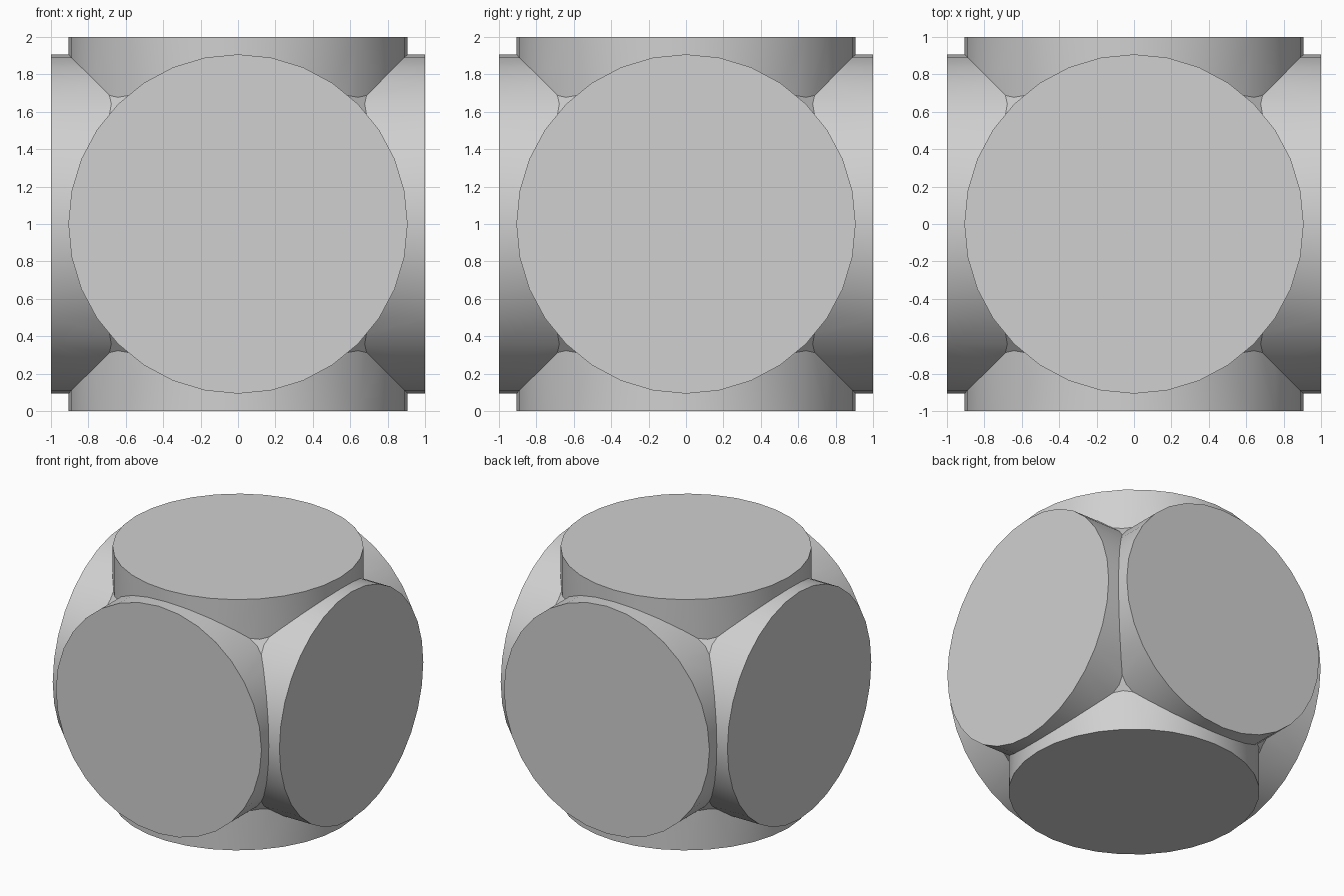
import bpy
import math

cube = bpy.data.objects.get("Cube")
if cube:
    bpy.data.objects.remove(cube, do_unlink=True)

RADIUS = 0.907
CENTRE = (0, 0, 1)
GREY = (0.63, 0.63, 0.63, 1)

grey = bpy.data.materials.new("light_grey")
grey.use_nodes = True
grey.diffuse_color = GREY
grey.node_tree.nodes["Principled BSDF"].inputs["Base Color"].default_value = GREY


def add_cylinder(name, rotation):
    bpy.ops.mesh.primitive_cylinder_add(vertices=32, radius=RADIUS, depth=2,
                                        location=CENTRE, rotation=rotation)
    obj = bpy.context.object
    obj.name = name
    obj.data.materials.append(grey)
    return obj


# Three equal cylinders crossing at right angles
quarter = math.pi / 2
body = add_cylinder("crossed_cylinders", (0, 0, 0))
helpers = [add_cylinder("side_cylinder", (0, quarter, 0)),
           add_cylinder("front_cylinder", (quarter, 0, 0))]

# Block with clipped corners that fills the eight inner corners
bpy.ops.mesh.primitive_cube_add(size=1.44, location=CENTRE)
core = bpy.context.object
core.name = "corner_fill"
core.data.materials.append(grey)
clip = core.modifiers.new("clip", "BEVEL")
clip.affect = "VERTICES"
clip.width = 0.2
bpy.ops.object.modifier_apply(modifier=clip.name)
helpers.append(core)

# Join everything into one solid
bpy.ops.object.select_all(action="DESELECT")
body.select_set(True)
bpy.context.view_layer.objects.active = body
for helper in helpers:
    union = body.modifiers.new("union", "BOOLEAN")
    union.operation = "UNION"
    union.solver = "EXACT"
    union.object = helper
    bpy.ops.object.modifier_apply(modifier=union.name)
for helper in helpers:
    bpy.data.objects.remove(helper, do_unlink=True)

# Smooth the round walls, keep rims and creases sharp
bpy.ops.object.shade_smooth_by_angle(angle=math.radians(35))
